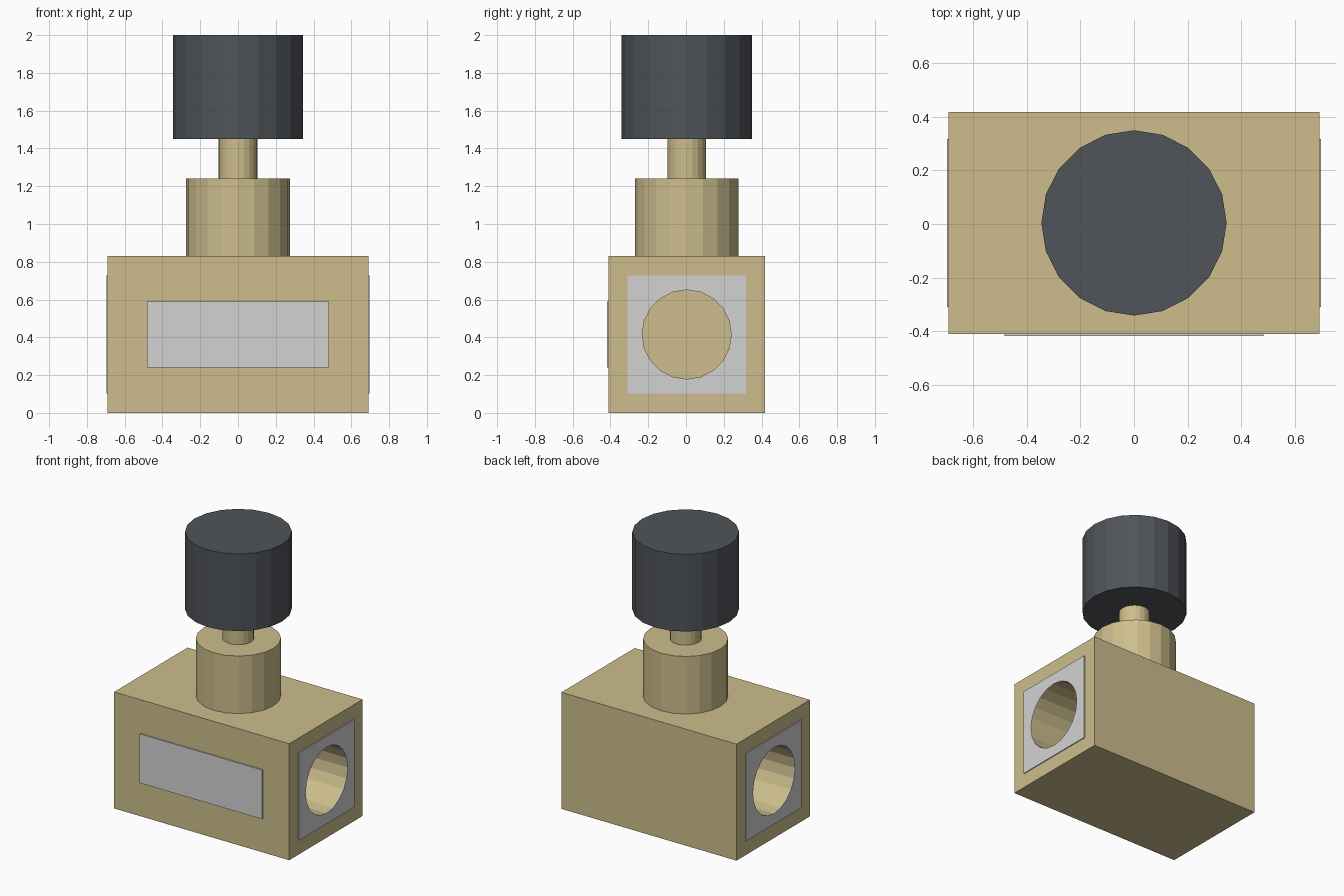
import bpy
import bmesh
from math import pi
from mathutils import Matrix

cube = bpy.data.objects.get("Cube")
if cube:
    bpy.data.objects.remove(cube, do_unlink=True)

SIDES = 20
CY = 0.004   # depth centre of the valve
MID = 0.415  # height of the bore axis


def material(name, rgb):
    m = bpy.data.materials.new(name)
    m.use_nodes = True
    m.diffuse_color = (*rgb, 1)
    m.node_tree.nodes["Principled BSDF"].inputs["Base Color"].default_value = (*rgb, 1)
    return m


brass = material("brass", (0.61, 0.515, 0.265))
silver = material("silver", (0.65, 0.65, 0.65))
charcoal = material("charcoal", (0.08, 0.089, 0.1))


def finish(name, bm, mat):
    mesh = bpy.data.meshes.new(name)
    bm.to_mesh(mesh)
    bm.free()
    obj = bpy.data.objects.new(name, mesh)
    bpy.context.collection.objects.link(obj)
    if mat:
        mesh.materials.append(mat)
    return obj


def box(name, center, size, mat):
    bm = bmesh.new()
    bmesh.ops.create_cube(bm, size=1, matrix=Matrix.Translation(center) @ Matrix.Diagonal((*size, 1)))
    return finish(name, bm, mat)


def cylinder(name, center, radius, length, mat, along_x=False):
    bm = bmesh.new()
    turn = Matrix.Rotation(pi / 2 if along_x else 0, 4, "Y")
    bmesh.ops.create_cone(bm, cap_ends=True, segments=SIDES, radius1=radius, radius2=radius,
                          depth=length, matrix=Matrix.Translation(center) @ turn)
    return finish(name, bm, mat)


def cut(obj, cutter):
    mod = obj.modifiers.new("bore", "BOOLEAN")
    mod.operation = "DIFFERENCE"
    mod.solver = "EXACT"
    mod.object = cutter
    bpy.context.view_layer.objects.active = obj
    bpy.ops.object.modifier_apply(modifier=mod.name)


# Valve block and the label plate on its front
body = box("body", (0, CY, MID), (1.38, 0.826, 0.83), brass)
box("front_label", (0, -0.413, MID), (0.965, 0.009, 0.35), silver)

# Port plates and blind bores at both ends
for side, x in (("left", 1), ("right", -1)):
    plate = box(side + "_port_plate", (x * 0.6915, CY, MID), (0.009, 0.625, 0.625), silver)
    bore = cylinder("bore_cutter", (x * 0.55, CY, MID), 0.236, 0.7, None, along_x=True)
    bore.hide_render = True
    cut(body, bore)
    cut(plate, bore)
    bpy.data.objects.remove(bore, do_unlink=True)

# Bonnet, stem and knob stacked on the block
for name, radius, low, high, mat in (
    ("bonnet", 0.275, 0.83, 1.24, brass),
    ("stem", 0.102, 1.24, 1.45, brass),
    ("knob", 0.345, 1.45, 2.0, charcoal),
):
    cylinder(name, (0, CY, (low + high) / 2), radius, high - low, mat)
